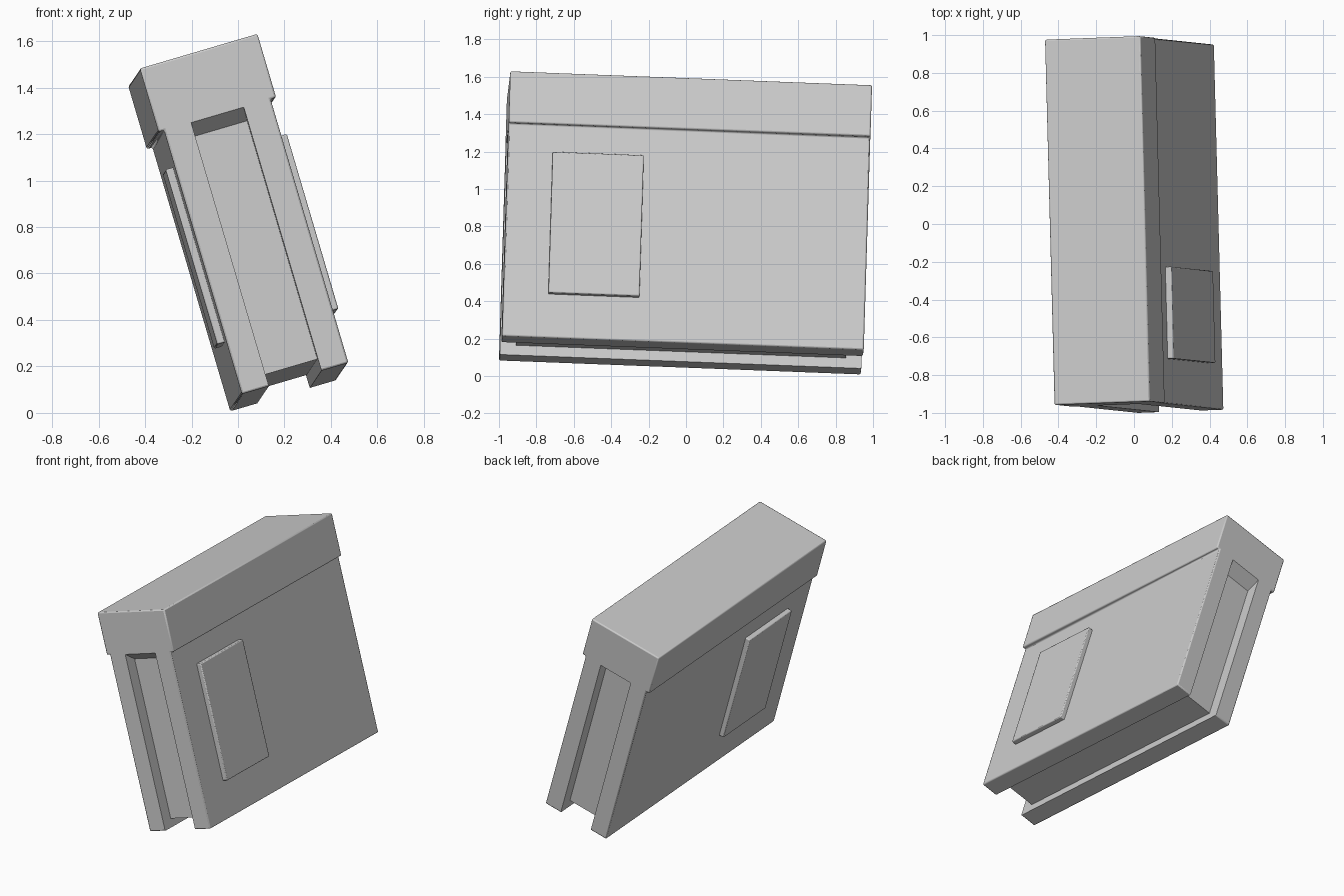
import bpy, bmesh
from mathutils import Matrix, Vector

cube = bpy.data.objects.get("Cube")
if cube:
    bpy.data.objects.remove(cube, do_unlink=True)

# Tilted frame shared by every part: width, length, height axes
length_axis = Vector((-0.026, 0.9988, -0.0385)).normalized()
up_hint = Vector((-0.283, 0.031, 0.959))
width_axis = length_axis.cross(up_hint).normalized()
height_axis = width_axis.cross(length_axis)
FRAME = Matrix((width_axis, length_axis, height_axis)).transposed().to_4x4()
FRAME.translation = (-0.025, -0.037, -0.037)

grey = bpy.data.materials.new("light grey")
grey.use_nodes = True
COLOUR = (0.6, 0.6, 0.6, 1)
grey.diffuse_color = COLOUR
grey.node_tree.nodes["Principled BSDF"].inputs["Base Color"].default_value = COLOUR

HALF = 0.968          # half length
MID = 0.278           # middle of the width


def prism(name, outline, sweep):
    """Extrude a closed outline of local points along a sweep vector."""
    bm = bmesh.new()
    face = bm.faces.new([bm.verts.new(p) for p in outline])
    grown = bmesh.ops.extrude_face_region(bm, geom=[face])["geom"]
    bmesh.ops.translate(bm, vec=sweep, verts=[v for v in grown if isinstance(v, bmesh.types.BMVert)])
    bmesh.ops.recalc_face_normals(bm, faces=bm.faces)
    mesh = bpy.data.meshes.new(name)
    bm.to_mesh(mesh)
    bm.free()
    obj = bpy.data.objects.new(name, mesh)
    bpy.context.collection.objects.link(obj)
    obj.matrix_world = FRAME
    mesh.materials.append(grey)
    return obj


def soften(obj, width):
    bevel = obj.modifiers.new("soft edges", "BEVEL")
    bevel.width = width
    bevel.segments = 2


def smooth(obj):
    bpy.ops.object.select_all(action="DESELECT")
    obj.select_set(True)
    bpy.context.view_layer.objects.active = obj
    bpy.ops.object.shade_smooth_by_angle(angle=0.6)


# Body with an overhanging cap, as one cross-section swept along the length
half_outline = [(0.239, 0.073), (0.239, 1.257), (0.264, 1.257), (0.264, 1.542)]
section = [(MID + u, w) for u, w in half_outline]
section += [(MID - u, w) for u, w in reversed(half_outline)]
body = prism("body", [(u, -HALF, w) for u, w in section], (0, 2 * HALF, 0))
soften(body, 0.008)

# Channel running down the front, under the base and up the back
DEPTH = 0.085
half_cut = [(HALF - DEPTH, 0.128), (HALF - DEPTH, 1.198), (HALF + DEPTH, 1.314), (HALF + DEPTH, -0.1)]
loop = half_cut + [(-v, w) for v, w in reversed(half_cut)]
cutter = prism("channel_cutter", [(MID - 0.118, v, w) for v, w in loop], (0.236, 0, 0))
cutter.hide_render = True
cutter.hide_set(True)
cut = body.modifiers.new("channel", "BOOLEAN")
cut.operation = "DIFFERENCE"
cut.solver = "EXACT"
cut.object = cutter
smooth(body)

# Raised plate on each broad side, near the front
for side, name in ((1, "left_plate"), (-1, "right_plate")):
    inner, outer = MID + side * 0.22, MID + side * 0.272
    corners = [(-0.728, 0.315), (-0.241, 0.315), (-0.241, 1.1), (-0.728, 1.1)]
    plate = prism(name, [(inner, v, w) for v, w in corners], (outer - inner, 0, 0))
    soften(plate, 0.006)
    smooth(plate)
